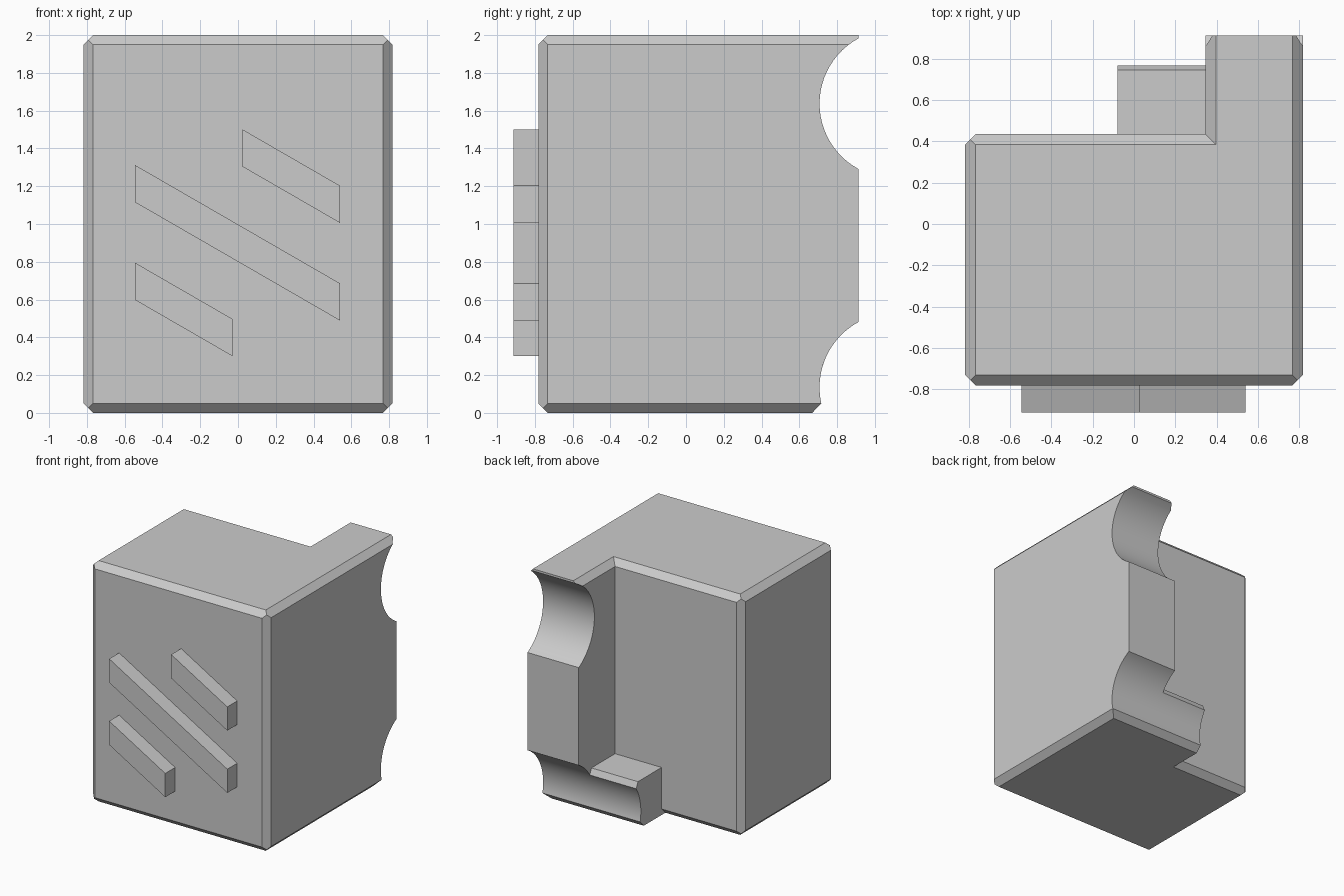
import bpy, bmesh, math
from itertools import product
from mathutils import Vector

cube = bpy.data.objects.get("Cube")
if cube:
    bpy.data.objects.remove(cube, do_unlink=True)

CHAMFER = 0.05
RADIUS = 0.393
ARC_Y = 1.1              # depth of both scoop centres
LOW_Z, HIGH_Z = 0.135, 1.637
BACK = 0.912
JOIN = 0.38              # where the rear parts meet the body

grey = bpy.data.materials.new("plain grey")
grey.use_nodes = True
grey.diffuse_color = (0.6, 0.6, 0.6, 1)
grey.node_tree.nodes["Principled BSDF"].inputs["Base Color"].default_value = grey.diffuse_color


def prism(points, offset):
    """Extrude a closed outline of 3D points along an offset."""
    bm = bmesh.new()
    face = bm.faces.new([bm.verts.new(p) for p in points])
    result = bmesh.ops.extrude_face_region(bm, geom=[face], use_keep_orig=True)
    moved = [v for v in result["geom"] if isinstance(v, bmesh.types.BMVert)]
    bmesh.ops.translate(bm, verts=moved, vec=offset)
    bmesh.ops.recalc_face_normals(bm, faces=bm.faces)
    return bm


def chamfer(bm, corner, normal):
    """Slice off the edge through corner that faces along normal."""
    n = Vector(normal)
    cut = bmesh.ops.bisect_plane(
        bm, geom=bm.verts[:] + bm.edges[:] + bm.faces[:], dist=1e-5,
        plane_co=Vector(corner) - n * CHAMFER / 2, plane_no=n, clear_outer=True)
    edges = [e for e in cut["geom_cut"] if isinstance(e, bmesh.types.BMEdge)]
    bmesh.ops.edgeloop_fill(bm, edges=edges)


def finish(name, bm):
    bmesh.ops.recalc_face_normals(bm, faces=bm.faces)
    mesh = bpy.data.meshes.new(name)
    bm.to_mesh(mesh)
    bm.free()
    mesh.materials.append(grey)
    obj = bpy.data.objects.new(name, mesh)
    bpy.context.collection.objects.link(obj)
    bpy.ops.object.select_all(action="DESELECT")
    obj.select_set(True)
    bpy.context.view_layer.objects.active = obj
    bpy.ops.object.shade_smooth_by_angle(angle=math.radians(20))


def scoop(centre_z, z_from, z_to, steps=24):
    """Points of a concave arc, as (y, z), from low to high."""
    a = math.asin((z_from - centre_z) / RADIUS)
    b = math.asin((z_to - centre_z) / RADIUS)
    angles = [a + (b - a) * i / steps for i in range(steps + 1)]
    return [(ARC_Y - RADIUS * math.cos(t), centre_z + RADIUS * math.sin(t)) for t in angles]


def side_profile(x, outline):
    return [(x, y, z) for y, z in outline]


# Main body: box with chamfered edges, except the one behind the column
low, high = (-0.818, -0.782, 0), (0.818, 0.435, 2)
bm = prism([(x, y, 0) for x, y in ((low[0], low[1]), (high[0], low[1]),
                                   (high[0], high[1]), (low[0], high[1]))], (0, 0, 2))
for a, b in ((0, 1), (0, 2), (1, 2)):
    for sa, sb in product((-1, 1), repeat=2):
        if (a, b, sa, sb) == (0, 1, 1, 1):
            continue
        corner, normal = [0, 0, 0], [0, 0, 0]
        for axis, s in ((a, sa), (b, sb)):
            corner[axis] = high[axis] if s > 0 else low[axis]
            normal[axis] = s
        chamfer(bm, corner, normal)
finish("main_body", bm)

# Rear column with two cylindrical scoops
half = math.sqrt(RADIUS ** 2 - (ARC_Y - BACK) ** 2)
foot = [(JOIN, 0), (0.668, 0)]
column = (foot + scoop(LOW_Z, CHAMFER, LOW_Z + half)
          + scoop(HIGH_Z, HIGH_Z - half, HIGH_Z + half) + [(BACK, 2), (JOIN, 2)])
inner, outer = 0.347, high[0]
bm = prism(side_profile(inner, column), (outer - inner, 0, 0))
chamfer(bm, (outer, 0, 2), (1, 0, 1))
chamfer(bm, (inner, 0, 2), (-1, 0, 1))
chamfer(bm, (outer, 0, 0), (1, 0, -1))
finish("rear_column", bm)

# Low ledge beside the column
ledge = foot + scoop(LOW_Z, CHAMFER, 0.345) + [(0.745, 0.395), (JOIN, 0.395)]
finish("rear_ledge", prism(side_profile(-0.08, ledge), (0.48, 0, 0)))

# Slanted slats on the front
slope, tall = math.tan(math.radians(30)), 0.197
for name, x0, x1, top in (("upper_slat", 0.025, 0.54, 1.5),
                          ("middle_slat", -0.545, 0.54, 1.312),
                          ("lower_slat", -0.545, -0.03, 0.795)):
    end = top - (x1 - x0) * slope
    outline = [(x0, top), (x1, end), (x1, end - tall), (x0, top - tall)]
    finish(name, prism([(x, -0.912, z) for x, z in outline], (0, 0.14, 0)))
